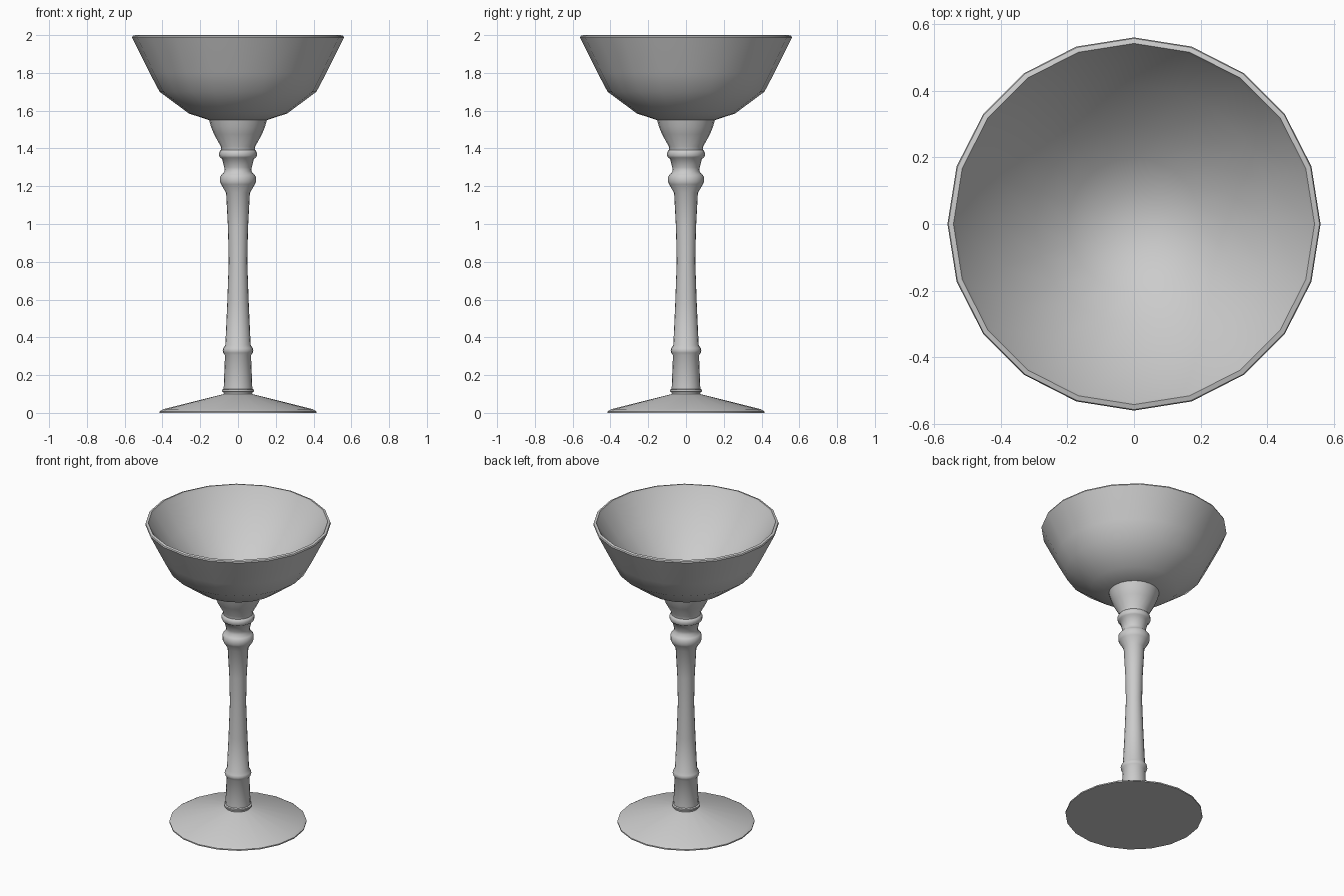
import bpy, bmesh, math

SIDES = 20


def lathe(name, profile, angle=40):
    """Revolve (radius, height) points around z; radius 0 makes a pole."""
    bm = bmesh.new()
    rings = []
    for r, z in profile:
        if r == 0:
            rings.append([bm.verts.new((0, 0, z))])
        else:
            rings.append([bm.verts.new((r * math.cos(2 * math.pi * i / SIDES),
                                        r * math.sin(2 * math.pi * i / SIDES), z))
                          for i in range(SIDES)])
    for a, b in zip(rings, rings[1:]):
        for i in range(SIDES):
            j = (i + 1) % SIDES
            if len(a) == 1:
                bm.faces.new((a[0], b[j], b[i]))
            elif len(b) == 1:
                bm.faces.new((a[i], a[j], b[0]))
            else:
                bm.faces.new((a[i], a[j], b[j], b[i]))
    mesh = bpy.data.meshes.new(name)
    bm.to_mesh(mesh)
    bm.free()
    obj = bpy.data.objects.new(name, mesh)
    bpy.context.collection.objects.link(obj)
    bpy.ops.object.select_all(action='DESELECT')
    obj.select_set(True)
    bpy.context.view_layer.objects.active = obj
    bpy.ops.object.shade_smooth_by_angle(angle=math.radians(angle))
    return obj


# Shallow conical foot with a flat underside
lathe("foot", [(0, 0), (0.415, 0), (0.415, 0.008), (0.395, 0.02), (0.075, 0.10)])

# Turned stem with collars, a knop and a flared top
lathe("stem", [
    (0.075, 0.10), (0.077, 0.11), (0.086, 0.113), (0.086, 0.123), (0.076, 0.126),
    (0.069, 0.305), (0.078, 0.318), (0.081, 0.33), (0.078, 0.343), (0.067, 0.36),
    (0.057, 0.58), (0.049, 0.80), (0.053, 0.98), (0.063, 1.165),
    (0.09, 1.21), (0.095, 1.222), (0.095, 1.25), (0.086, 1.262), (0.07, 1.28),
    (0.073, 1.30), (0.084, 1.345), (0.095, 1.352), (0.10, 1.362), (0.10, 1.378),
    (0.095, 1.388), (0.089, 1.392), (0.091, 1.41), (0.127, 1.475), (0.143, 1.515),
    (0.153, 1.55)], 60)

# Bowl: outer wall, bevelled rim, then a rounded conical inside
lathe("bowl", [
    (0.12, 1.549), (0.153, 1.55), (0.26, 1.585), (0.415, 1.70), (0.468, 1.80),
    (0.561, 1.988), (0.558, 1.996), (0.543, 2.0), (0.535, 1.985),
    (0.42, 1.83), (0.30, 1.71), (0.20, 1.63), (0.10, 1.575), (0, 1.565)], 30)
